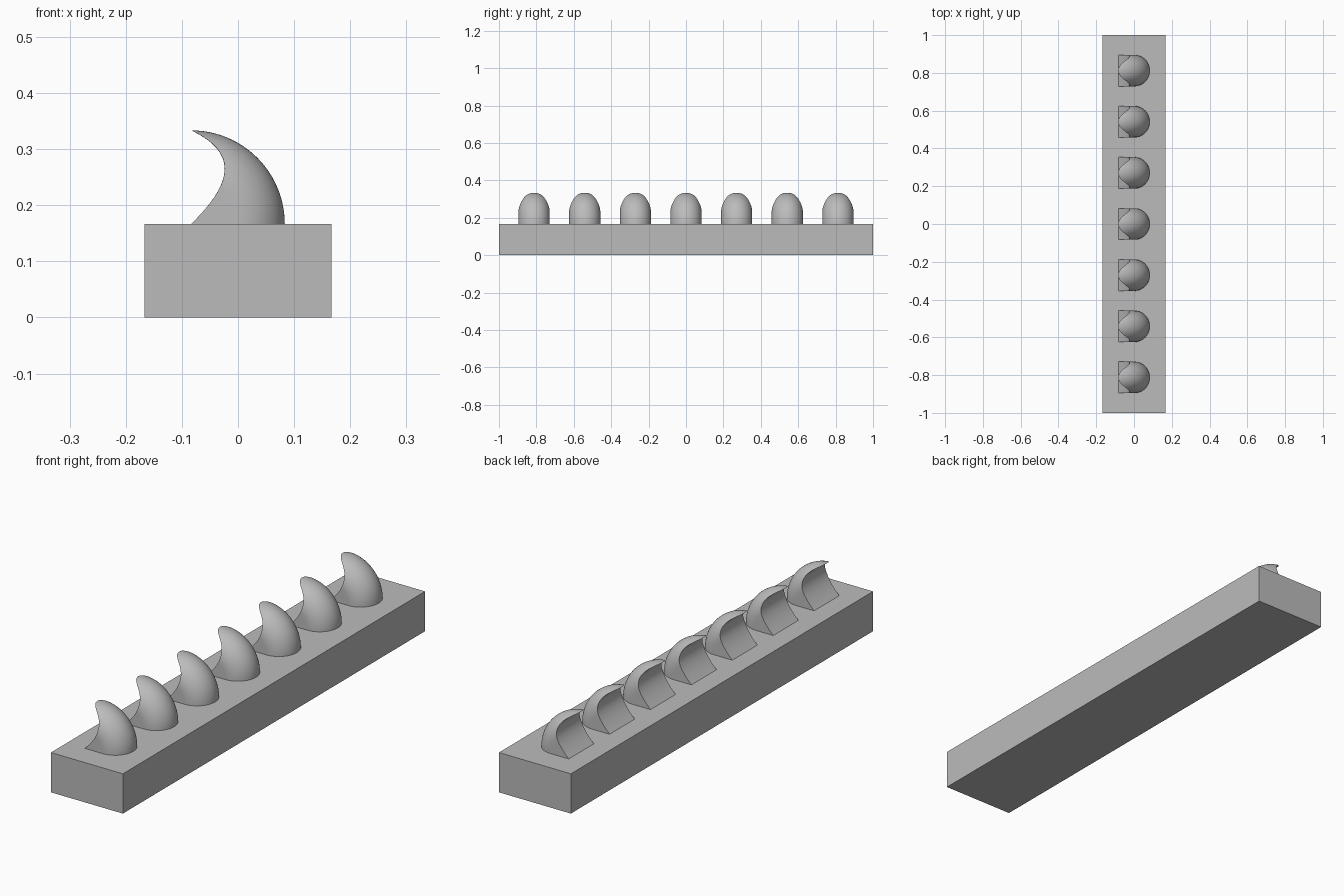
import bpy, bmesh, math
from mathutils import Vector

if "Cube" in bpy.data.objects:
    bpy.data.objects.remove(bpy.data.objects["Cube"])

THIRD, R = 1 / 3, 1 / 12          # block width, tooth radius
BASE = 1 / 6                      # block height
PIVOT = Vector((-R, BASE))        # centre of the tooth's back arc

grey = bpy.data.materials.new("plain grey")
grey.use_nodes = True
colour = (0.5, 0.5, 0.5, 1)
grey.diffuse_color = colour
grey.node_tree.nodes["Principled BSDF"].inputs["Base Color"].default_value = colour


def make_object(name, bm):
    bmesh.ops.recalc_face_normals(bm, faces=bm.faces)
    mesh = bpy.data.meshes.new(name)
    bm.to_mesh(mesh)
    bm.free()
    mesh.materials.append(grey)
    obj = bpy.data.objects.new(name, mesh)
    bpy.context.collection.objects.link(obj)
    return obj


# Block
bm = bmesh.new()
bmesh.ops.create_cube(bm, size=1)
bmesh.ops.scale(bm, vec=(THIRD, 2, BASE), verts=bm.verts)
bmesh.ops.translate(bm, vec=(0, 0, BASE / 2), verts=bm.verts)
make_object("base_block", bm)

# Hollow front curve of a tooth, from tip (t = 0) to foot (t = 1)
TIP, FOOT = Vector((-R, 2 * BASE)), PIVOT
PULL_TIP, PULL_FOOT = Vector((0.007, 0.291)), Vector((-0.015, 0.234))


def hollow(t):
    s = 1 - t
    return TIP * s**3 + PULL_TIP * 3 * s * s * t + PULL_FOOT * 3 * s * t * t + FOOT * t**3


def meet(radius):
    """Find where the hollow curve reaches a distance from the pivot."""
    low, high = 0.0, 1.0
    for _ in range(40):
        mid = (low + high) / 2
        if (hollow(mid) - PIVOT).length > radius:
            low = mid
        else:
            high = mid
    return low


def tooth_slice(y, arc_steps=24, hollow_steps=20):
    radius = R + math.sqrt(max(R * R - y * y, 0))
    t0 = meet(radius)
    d = hollow(t0) - PIVOT
    end = math.atan2(d.y, d.x)
    pts = [PIVOT + radius * Vector((math.cos(end * i / arc_steps), math.sin(end * i / arc_steps)))
           for i in range(arc_steps + 1)]
    pts += [hollow(t0 + (1 - t0) * i / hollow_steps) for i in range(1, hollow_steps + 1)]
    return [(p.x, y, p.y) for p in pts]


# Hooked teeth, lofted through slices across their width
def tooth(name, centre, slices=32):
    bm = bmesh.new()
    rows = []
    for j in range(slices + 1):
        y = R * math.sin(math.pi * (j / slices - 0.5))
        rows.append([bm.verts.new(p) for p in tooth_slice(y)])
    for a, b in zip(rows, rows[1:]):
        for i in range(len(a) - 1):
            bm.faces.new((a[i], a[i + 1], b[i + 1], b[i]))
        bm.faces.new((a[-1], a[0], b[0], b[-1]))
    bm.faces.new(rows[0])
    bm.faces.new(rows[-1])
    obj = make_object(name, bm)
    obj.location.y = centre
    return obj


bpy.ops.object.select_all(action="DESELECT")
for k in range(7):
    obj = tooth(f"hooked_tooth_{k + 1}", (k - 3) * 0.2707)
    obj.select_set(True)
    bpy.context.view_layer.objects.active = obj
bpy.ops.object.shade_smooth_by_angle(angle=math.radians(30))
